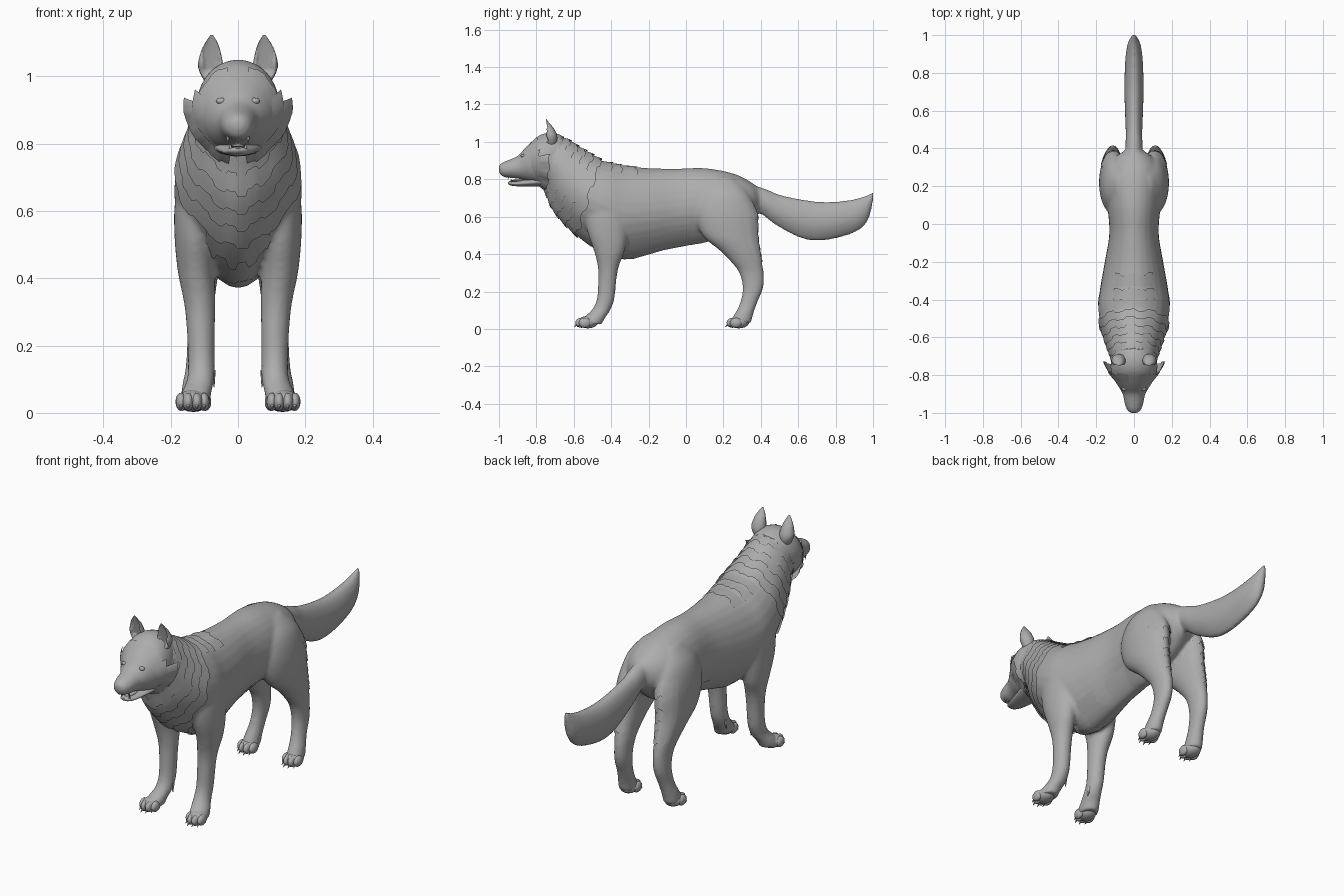
import bpy, bmesh, math, random
from mathutils import Vector, Matrix

random.seed(4)
if "Cube" in bpy.data.objects:
    bpy.data.objects.remove(bpy.data.objects["Cube"])

grey = bpy.data.materials.new("plain grey fur")
grey.use_nodes = True
grey.diffuse_color = (0.42, 0.42, 0.42, 1)
grey.node_tree.nodes["Principled BSDF"].inputs["Base Color"].default_value = (0.42, 0.42, 0.42, 1)


def finish(bm, name, angle=50):
    bmesh.ops.recalc_face_normals(bm, faces=bm.faces)
    mesh = bpy.data.meshes.new(name)
    bm.to_mesh(mesh)
    bm.free()
    mesh.materials.append(grey)
    ob = bpy.data.objects.new(name, mesh)
    bpy.context.collection.objects.link(ob)
    bpy.ops.object.select_all(action='DESELECT')
    ob.select_set(True)
    bpy.context.view_layer.objects.active = ob
    bpy.ops.object.shade_smooth_by_angle(angle=math.radians(angle))
    return ob


def profile(rows):
    """Rings given by top point, bottom point and half width."""
    return [(0, (ty + by) / 2, (tz + bz) / 2, rx, (ty - by) / 2, (tz - bz) / 2)
            for ty, tz, by, bz, rx in rows]


def limb(rows):
    """Level rings given by centre and two radii."""
    return [(x, y, z, rx, ry, 0) for x, y, z, rx, ry in rows]


def spline(rows, t):
    """Smooth curve through the ring values."""
    last = len(rows) - 1
    i = min(max(int(t), 0), last - 1)
    f = t - i
    a, b, c, d = [rows[min(max(k, 0), last)] for k in (i - 1, i, i + 1, i + 2)]
    return [q + f / 2 * (r - p + f * (2 * p - 5 * q + 4 * r - s + f * (3 * (q - r) + s - p)))
            for p, q, r, s in zip(a, b, c, d)]


def point(rows, t, ang, scale=1, keel=0, side=1):
    """Point on a ring; keel narrows the underside."""
    cx, cy, cz, rx, vy, vz = spline(rows, t)
    s = math.sin(ang)
    width = rx * math.cos(ang) * scale * (1 - keel * min(s, 0) ** 2)
    return Vector((side * (cx + width), cy + vy * s * scale, cz + vz * s * scale))


def loft(name, rows, keel=0, side=1, n=28, steps=5):
    bm = bmesh.new()
    rings = []
    for k in range((len(rows) - 1) * steps + 1):
        rings.append([bm.verts.new(point(rows, k / steps, i * math.tau / n, 1, keel, side))
                      for i in range(n)])
    for a, b in zip(rings, rings[1:]):
        for i in range(n):
            j = (i + 1) % n
            bm.faces.new((a[i], a[j], b[j], b[i]))
    bm.faces.new(rings[0])
    bm.faces.new(rings[-1])
    return finish(bm, name)


def fur_shell(name, rows, start, rim, a0, a1, s0, s1, keel=0, side=1, n=40, jag=0.12):
    """Overlapping layer of fur with a stepped, ragged rim."""
    bm = bmesh.new()
    cols = []
    for i in range(n + 1):
        ang = math.radians(a0 + (a1 - a0) * i / n)
        end = rim + (i // 4 % 2) * jag + random.uniform(-0.2, 0.2) * jag
        cols.append([bm.verts.new(point(rows, start + (end - start) * f, ang,
                                        s0 + (s1 - s0) * f, keel, side))
                     for f in (0, 0.35, 0.7, 1)])
    for a, b in zip(cols, cols[1:]):
        for k in range(3):
            bm.faces.new((a[k], a[k + 1], b[k + 1], b[k]))
    return finish(bm, name)


def ball(bm, loc, radii):
    bmesh.ops.create_uvsphere(bm, u_segments=16, v_segments=10, radius=1,
                              matrix=Matrix.Translation(loc) @ Matrix.Diagonal((*radii, 1)))


def spike(bm, base, direction, radius, length):
    d = Vector(direction).normalized()
    m = Matrix.Translation(Vector(base) + d * length / 2) @ d.to_track_quat('Z', 'Y').to_matrix().to_4x4()
    bmesh.ops.create_cone(bm, cap_ends=True, segments=8, radius1=radius,
                          radius2=radius * 0.08, depth=length, matrix=m)


# Torso and neck, rump to nape
body = profile([
    (.40, .745, .40, .63, .03), (.34, .79, .36, .59, .10), (.25, .832, .27, .52, .14),
    (.10, .86, .10, .46, .14), (-.05, .857, -.05, .438, .131), (-.2, .86, -.2, .398, .155),
    (-.32, .872, -.34, .37, .178), (-.39, .885, -.46, .42, .19), (-.45, .90, -.575, .495, .181),
    (-.51, .935, -.655, .57, .163), (-.57, .97, -.715, .645, .144), (-.63, 1.01, -.75, .725, .127),
    (-.68, 1.03, -.78, .785, .115)])
head = profile([
    (-.66, 1.035, -.70, .80, .11), (-.72, 1.05, -.74, .77, .123), (-.78, 1.037, -.79, .772, .122),
    (-.83, .997, -.83, .782, .102), (-.87, .957, -.87, .796, .077), (-.90, .925, -.90, .803, .06),
    (-.95, .903, -.95, .808, .05), (-.985, .888, -.985, .816, .037), (-1.002, .872, -1, .84, .017)])
tail = profile([
    (.26, .80, .30, .66, .04), (.42, .75, .40, .615, .045), (.5, .718, .48, .555, .044),
    (.62, .692, .62, .483, .049), (.74, .679, .74, .473, .051), (.86, .687, .89, .51, .046),
    (.95, .708, .965, .565, .033), (1.006, .738, .995, .65, .01)])
front_leg = limb([
    (.095, -.42, .74, .05, .08), (.115, -.42, .64, .07, .12), (.126, -.42, .53, .063, .11),
    (.124, -.41, .42, .055, .083), (.115, -.415, .34, .048, .058), (.111, -.42, .27, .043, .049),
    (.109, -.43, .16, .04, .047), (.111, -.455, .10, .041, .05), (.125, -.495, .055, .045, .06),
    (.13, -.51, .025, .045, .06)])
hind_leg = limb([
    (.075, .2, .81, .02, .05), (.094, .205, .73, .064, .125), (.107, .213, .62, .076, .163),
    (.113, .235, .50, .07, .147), (.115, .287, .42, .058, .107), (.114, .322, .36, .048, .083),
    (.112, .35, .30, .04, .066), (.114, .358, .22, .037, .055), (.12, .335, .14, .035, .046),
    (.127, .31, .08, .039, .05), (.13, .29, .03, .042, .058)])

# Main skin: parts fused into one smooth surface
KEEL = 0.35
parts = [loft("body", body, KEEL), loft("head", head), loft("tail", tail, KEEL)]
for side in (1, -1):
    parts += [loft("front_leg", front_leg, 0, side), loft("hind_leg", hind_leg, 0, side)]
bpy.ops.object.select_all(action='DESELECT')
for p in parts:
    p.select_set(True)
skin = parts[0]
bpy.context.view_layer.objects.active = skin
bpy.ops.object.join()
remesh = skin.modifiers.new("fuse", 'REMESH')
remesh.mode = 'VOXEL'
remesh.voxel_size = 0.009
remesh.use_smooth_shade = True
relax = skin.modifiers.new("relax", 'SMOOTH')
relax.factor = 0.5
relax.iterations = 8
bpy.ops.object.convert(target='MESH')
skin.name = "body_skin"

# Mane layers around neck, withers, chest and belly
for k in range(6):
    t = 11.4 - 0.68 * k
    fur_shell("neck_mane", body, min(t + 0.9, 12), t, -90, 270, 1.0, 1.05, KEEL, n=80, jag=.18)
for k in range(3):
    fur_shell("withers_fur", body, 7.9 - 0.9 * k, 7 - 0.78 * k, 55, 125, 1.0, 1.025, KEEL, n=18)
fur_shell("chest_bib", body, 8.4, 7.2, -130, -50, 1.0, 1.03, KEEL, n=24, jag=0.25)
fur_shell("belly_fur", body, 3.3, 6.5, -145, -35, 0.98, 1.02, KEEL, n=24)

# Lower jaw, tongue, nose, teeth
loft("lower_jaw", profile([
    (-.76, .82, -.76, .762, .075), (-.85, .80, -.85, .762, .055), (-.91, .79, -.91, .763, .04),
    (-.94, .79, -.94, .768, .027), (-.952, .786, -.952, .776, .01)]))
bm = bmesh.new()
ball(bm, (0, -.89, .793), (.024, .045, .007))
finish(bm, "tongue")
bm = bmesh.new()
ball(bm, (0, -.982, .866), (.026, .016, .017))
for s in (1, -1):
    ball(bm, (s * .019, -.982, .858), (.012, .013, .011))
finish(bm, "nose")
bm = bmesh.new()
for s in (1, -1):
    spike(bm, (s * .03, -.95, .822), (0, 0, -1), .006, .024)
    spike(bm, (s * .022, -.935, .784), (0, 0, 1), .005, .02)
finish(bm, "teeth")

ear = [(.072, -.722, .975, .022, .025), (.081, -.722, 1.025, .037, .034), (.081, -.732, 1.07, .030, .027),
       (.079, -.744, 1.10, .018, .014), (.078, -.75, 1.123, .003, .003)]

for s, word in ((1, "left"), (-1, "right")):
    # Ears with a hollow front
    ob = loft(word + "_ear", limb(ear), 0, s, 24, 4)
    for v in ob.data.vertices:
        mid = -.728 - max(v.co.z - 1, 0) * .18
        if v.co.y < mid and v.co.z > 1 and abs(abs(v.co.x) - .08) < .025:
            v.co.y = mid + (mid - v.co.y) * 0.3

    # Cheek ruff and brow fur
    fur_shell(word + "_cheek_ruff", head, 2.4, 0.9, -75, 8, 1.0, 1.32, KEEL, s, 24, 0.16)
    fur_shell(word + "_cheek_fur", head, 3, 1.9, -60, 22, 1.0, 1.12, KEEL, s, 16, 0.12)
    fur_shell(word + "_brow_fur", head, 3.2, 2.2, 15, 75, 1.0, 1.04, 0, s, 14, 0.12)

    # Eyes
    bm = bmesh.new()
    ball(bm, (s * .05, -.872, .926), (.015, .012, .01))
    finish(bm, word + "_eye")

    # Paws with four toes and claws
    for kind, cx, cy in (("front", .135, -.525), ("hind", .13, .283)):
        bm = bmesh.new()
        ball(bm, (s * cx, cy, .036), (.044, .055, .033))
        for off, fwd in ((-.034, .016), (-.013, .034), (.013, .034), (.034, .016)):
            x, y = s * (cx + off), cy - fwd
            ball(bm, (x, y, .033), (.0165, .032, .027))
            spike(bm, (x, y - .02, .026), (0, -1, -.75), .007, .026)
        if kind == "front":
            spike(bm, (s * .078, -.435, .125), (-s * .15, -.1, -1), .012, .05)
        finish(bm, word + "_" + kind + "_paw")

    # Ragged fur layers down the back of the thighs
    for k in range(6):
        fur_shell(word + "_thigh_fur", hind_leg, 1.3 + .55 * k, 2.1 + .55 * k, 35, 140,
                  0.98, 1.05, 0, s, 20, 0.2)
